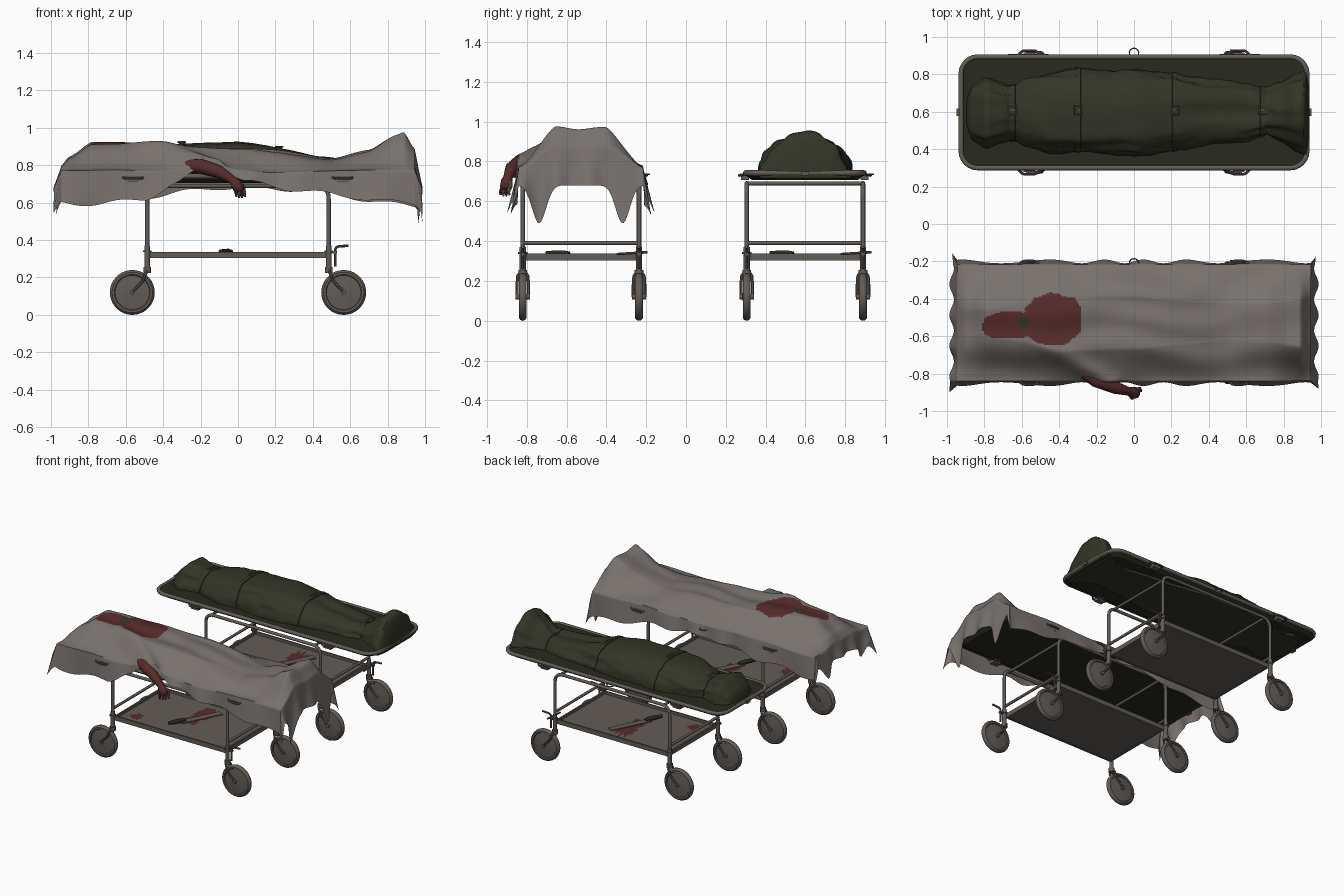
import bpy, bmesh, math
from mathutils import Vector, noise

if "Cube" in bpy.data.objects:
    bpy.data.objects.remove(bpy.data.objects["Cube"])

def mat(name, r, g, b):
    m = bpy.data.materials.new(name)
    m.diffuse_color = (r, g, b, 1)
    m.use_nodes = True
    m.node_tree.nodes["Principled BSDF"].inputs["Base Color"].default_value = m.diffuse_color
    return m
METAL = mat("worn_metal", .125, .108, .095)
SHEET = mat("grey_linen", .19, .168, .157)
BAG = mat("olive_canvas", .034, .035, .020)
TRAY = mat("dark_tray", .022, .024, .014)
BLOOD = mat("dried_blood", .095, .024, .024)
SKIN = mat("pale_skin", .17, .125, .11)

def make(name, verts, faces, *mats, angle=40):
    me = bpy.data.meshes.new(name)
    me.from_pydata([tuple(v) for v in verts], [], faces)
    bm = bmesh.new(); bm.from_mesh(me)
    bmesh.ops.recalc_face_normals(bm, faces=bm.faces)
    bm.to_mesh(me); bm.free()
    for m in mats:
        me.materials.append(m)
    ob = bpy.data.objects.new(name, me)
    bpy.context.collection.objects.link(ob)
    bpy.ops.object.select_all(action='DESELECT')
    ob.select_set(True); bpy.context.view_layer.objects.active = ob
    bpy.ops.object.shade_smooth_by_angle(angle=math.radians(angle))
    return ob

def loft(name, rings, m, caps=True, loop=False, **kw):
    n, R = len(rings[0]), len(rings)
    f = [(i*n+j, i*n+(j+1) % n, (i+1) % R*n+(j+1) % n, (i+1) % R*n+j)
         for i in range(R if loop else R-1) for j in range(n)]
    if caps and not loop:
        f += [tuple(range(n)), tuple(range((R-1)*n, R*n))]
    return make(name, [v for r in rings for v in r], f, m, **kw)

def sweep(name, pts, r, m=METAL, n=10, loop=False):
    pts = [Vector(p) for p in pts]
    rad = r if isinstance(r, (list, tuple)) else [r]*len(pts)
    rings, nrm, k = [], None, len(pts)
    for i, p in enumerate(pts):
        a = pts[i-1] if i or loop else p
        b = pts[(i+1) % k] if i < k-1 or loop else p
        t = (b-a).normalized()
        nrm = nrm or (Vector((0, 0, 1)) if abs(t.z) < .9 else Vector((0, 1, 0)))
        nrm = (nrm - t*nrm.dot(t)).normalized()
        bi = t.cross(nrm)
        rings.append([p + rad[i]*(nrm*math.cos(j*math.tau/n) + bi*math.sin(j*math.tau/n)) for j in range(n)])
    return loft(name, rings, m, loop=loop)

def fillet(pts, r, seg=6):
    pts = [Vector(p) for p in pts]
    out = [pts[0]]
    for a, b, c in zip(pts, pts[1:], pts[2:]):
        p, q = b+(a-b).normalized()*r, b+(c-b).normalized()*r
        out += [p.lerp(b, s/seg).lerp(b.lerp(q, s/seg), s/seg) for s in range(seg+1)]
    return out + [pts[-1]]

def box(name, c, d, m, rot=0):
    v = [(x*d[0]/2, y*d[1]/2, z*d[2]/2) for x in (-1, 1) for y in (-1, 1) for z in (-1, 1)]
    v = [(c[0]+x*math.cos(rot)-y*math.sin(rot), c[1]+x*math.sin(rot)+y*math.cos(rot), c[2]+z) for x, y, z in v]
    return make(name, v, [(0, 1, 3, 2), (4, 6, 7, 5), (0, 4, 5, 1), (2, 3, 7, 6), (0, 2, 6, 4), (1, 5, 7, 3)], m)

def rrect(hx, hy, r, z, yc):
    return [(sx*(hx-r) + r*math.cos(a), yc + sy*(hy-r) + r*math.sin(a), z)
            for q, (sx, sy) in enumerate([(1, 1), (-1, 1), (-1, -1), (1, -1)])
            for a in [math.pi/2*(q+s/6) for s in range(7)]]

def splat(name, x, y, z, rx, ry):
    v = []
    for i in range(28):
        a = i*math.tau/28
        k = .75 + .5*noise.noise((3*math.cos(a)+x*9, 3*math.sin(a)+y*9, 1))
        v.append((x+rx*k*math.cos(a), y+ry*k*math.sin(a), z))
    make(name, v, [tuple(range(28))], BLOOD)

def table(x, rows):
    if x <= rows[0][0]: return rows[0][1:]
    for a, b in zip(rows, rows[1:]):
        if x <= b[0]:
            k = (x-a[0])/(b[0]-a[0]); k = .5*k + .5*k*k*(3-2*k)
            return [p+(q-p)*k for p, q in zip(a[1:], b[1:])]
    return rows[-1][1:]

# ---- one wheeled stretcher: tray, frame, casters, shelf and tool
def stretcher(tag, yc):
    N = lambda s: f"{tag}_{s}"
    # tray pan and rim
    loft(N("tray_pan"), [rrect(.925, .297, .09, .748, yc), rrect(.905, .275, .08, .722, yc), rrect(.895, .265, .07, .716, yc),
         rrect(.895, .265, .07, .706, yc), rrect(.93, .302, .09, .735, yc)], TRAY)
    sweep(N("tray_rim"), rrect(.925, .297, .09, .742, yc), .014, loop=True)
    # leg frames: bent tube on each side
    for s in (-1, 1):
        y = yc+s*.292
        sweep(N("leg_frame"), fillet([(-.485, y, .25), (-.485, y, .69), (.485, y, .69), (.485, y, .25)], .07), .0115)
        for x in (-.485, .485):
            sx = math.copysign(1, x)
            sweep(N("leg_sleeve"), [(x, y, .25), (x, y, .37)], .0155)
            sweep(N("leg_collar"), [(x, y, .335), (x, y, .345)], .023)
            # caster fork and wheel
            cx = x+sx*.08
            for t in (-1, 1):
                sweep(N("caster_fork"), [(x, y+t*.008, .25), (x+sx*.006, y+t*.026, .225), (x+sx*.025, y+t*.029, .18), (cx, y+t*.029, .122)], .008, n=8)
            sweep(N("fork_crown"), [(x, y, .225), (x, y, .255)], .022)
            sweep(N("axle"), [(cx, y-.036, .12), (cx, y+.036, .12)], .013)
            prof = [(.02, -.02), (.07, -.014), (.092, -.012), (.096, -.019), (.108, -.019), (.117, -.011), (.12, 0)]
            prof += [(a, -b) for a, b in prof[-2::-1]]
            sweep_r = [[(cx+a*math.cos(j*math.tau/36), y+b, .12+a*math.sin(j*math.tau/36)) for j in range(36)] for a, b in prof]
            loft(N("wheel"), sweep_r, METAL)
        # rim handles
        for x in (-.56, .56):
            sweep(N("rim_handle"), fillet([(x-.06, yc+s*.305, .735), (x-.035, yc+s*.33, .73), (x+.035, yc+s*.33, .73), (x+.06, yc+s*.305, .735)], .01, 3), .007, n=8)
            box(N("tray_clamp"), (x, yc+s*.3, .722), (.06, .04, .03), METAL)
        # cross bars at the ends
        x = s*.485
        sweep(N("upper_cross_bar"), [(x*.9, yc-.29, .69), (x*.9, yc+.29, .69)], .010)
        sweep(N("lower_cross_bar"), [(x, yc-.29, .39), (x, yc+.29, .39)], .010)
        box(N("end_latch"), (s*.938, yc, .74), (.02, .04, .02), METAL)
        # shelf edges
        box(N("shelf_end_rail"), (s*.468, yc, .32), (.012, .58, .034), METAL)
        box(N("shelf_side_rail"), (0, yc+s*.284, .32), (.94, .012, .034), METAL)
        # brake lever
        sweep(N("brake_lever"), fillet([(.52, yc+s*.292, .26), (.52, yc+s*.292, .365), (.59, yc+s*.292, .37)], .02, 4), .007, n=8)
        box(N("brake_bracket"), (.503, yc+s*.292, .335), (.05, .02, .012), METAL)
    sweep(N("brake_rod"), [(.52, yc+.18, .335), (.52, yc+.335, .345)], .006, n=8)
    box(N("shelf"), (0, yc, .312), (.94, .57, .01), METAL)
    sweep(N("rim_ring"), [(.025*math.cos(a*math.tau/16), yc+.318+.025*math.sin(a*math.tau/16), .735) for a in range(16)], .004, n=6, loop=True)
    # shelf blood stains and saw
    splat(N("shelf_stain"), .0, yc+.08, .3185, .09, .2)
    splat(N("shelf_stain_small"), -.36, yc-.18, .3185, .06, .06)
    box(N("saw_blade"), (.02, yc+.05, .325), (.32, .05, .006), METAL, 1.1)
    d = Vector((math.cos(1.1), math.sin(1.1), 0))
    sweep(N("saw_handle"), [Vector((.02, yc+.05, .338))-d*k for k in (.12, .16, .2, .25)], [.01, .016, .015, .012], TRAY)

YF, YB = -.528, .597
stretcher("front", YF)
stretcher("back", YB)

# ---- body bag on the back stretcher
rows = [(-.895, .07, .05), (-.87, .15, .12), (-.79, .185, .19), (-.71, .155, .17), (-.65, .14, .145), (-.58, .185, .17),
        (-.45, .215, .2), (-.2, .225, .21), (0, .228, .215), (.2, .20, .19), (.45, .17, .14), (.6, .155, .125),
        (.69, .13, .125), (.78, .165, .175), (.87, .215, .25), (.915, .23, .24), (.935, .21, .12), (.938, .15, .03)]
straps = (-.65, -.3, .22, .69)
def bag_point(x, a, grow=0.0):
    w, h = table(x, rows)
    c, s = math.cos(a), math.sin(a)
    pinch = math.exp(-((x+.68)/.14)**2) + math.exp(-((x-.72)/.15)**2)
    k = 1 + pinch*.07*math.sin(a*11+x*6)*s + .1*noise.noise((x*5, c*3, s*3)) + .03*noise.noise((x*16, c*7, s*7))
    legs = .018*math.exp(-(c/.2)**2)*max(0, min(1, (x-.15)/.2))*(x < .75)
    p = .7 if x < .7 else 1.15
    side = math.copysign(abs(c)**(.85 if x < .7 else 1.1), c)
    return (x, YB + (w*k+grow)*side, .716 + (h*(.97+.3*(k-1))+grow)*max(s, 0)**p - legs)
xs = [-.895+1.833*i/120 for i in range(121)]
loft("body_bag", [[bag_point(x, math.pi*j/40) for j in range(41)] for x in xs], BAG, angle=60)
for sx in straps:
    loft("bag_strap", [[bag_point(sx+o, math.pi*j/40, g) for j in range(41)]
                       for o, g in ((-.016, -.002), (-.015, .005), (.015, .005), (.016, -.002))], BAG)
    z = bag_point(sx, math.pi/2)[2]
    sweep("strap_buckle", [(sx+a, YB+.012+b, z+.008) for a, b in ((-.02, -.022), (.02, -.022), (.02, .022), (-.02, .022))], .005, n=6, loop=True)
    box("buckle_pin", (sx, YB+.012, z+.009), (.04, .006, .006), METAL)
splat("tray_stain_foot", .64, YB+.225, .7185, .05, .035)
splat("tray_stain_head", -.69, YB+.17, .7185, .05, .04)

# ---- draped sheet over the front stretcher
ridge = [(-.96, .78, .06), (-.9, .845, .07), (-.78, .92, .07), (-.6, .915, .1), (-.4, .9, .15), (0, .885, .14), (.2, .872, .12),
         (.5, .84, .10), (.7, .875, .10), (.84, .95, .12), (.885, .968, .13), (.945, .88, .15)]
front_hem = [(-.95, .6), (-.75, .59), (-.5, .62), (-.33, .70), (-.2, .78), (-.08, .775), (.04, .71), (.3, .67), (.6, .63), (.95, .59)]
back_hem = [(-.95, .6), (-.5, .63), (-.1, .68), (.3, .67), (.95, .58)]
def top(x, y):
    h, w = table(x, ridge)
    f = max(0, min(1, (abs(y)-w)/(.312-w)))
    z = h + (.77-h)*(.6*f + .4*f*f*(3-2*f))
    # arm ridge reaching over the side
    a, b, p = Vector((-.55, -.08)), Vector((-.12, -.33)), Vector((x, y))
    u = max(0, min(1, (p-a).dot(b-a)/(b-a).length_squared))
    z += (.01+.05*u)*math.exp(-((p-a.lerp(b, u)).length/.055)**2)
    crease = math.sin(y*30 + 5*noise.noise((x*1.5, y*2, 3)))
    return z + .004*crease + .014*noise.noise((x*3, y*7, 0))
def drape(x, y, kx, ky):
    sx, sy = math.copysign(1, x), math.copysign(1, y)
    z = top(x, y)
    hs = table(x, front_hem if y < 0 else back_hem)[0] + .012*math.sin(x*17)
    he = .68 - (.19 if x > 0 else .1)*math.exp(-((abs(y)-.21)/.05)**2)
    hem = (he*kx + hs*ky)/(kx+ky) if kx+ky else z
    lo, hi = min(kx, ky), max(kx, ky)
    z += (hem-z)*hi - .10*lo
    ox = kx*(.03 + .012*math.sin(y*38)) + lo*.005
    oy = ky*(.016 + .010*math.sin(x*21 + 2*math.sin(x*5))) + lo*.035
    return (x+sx*ox, YF+y+sy*oy, z)
def axis(L, n, e):
    return [(-L, 1-i/e) for i in range(e)] + [(-L+2*L*i/n, 0) for i in range(n+1)] + [(L, (i+1)/e) for i in range(e)]
U, V = axis(.945, 200, 12), axis(.312, 84, 12)
n = len(V)
sheet = make("draped_sheet", [drape(x, y, kx, ky) for x, kx in U for y, ky in V],
             [(i*n+j, (i+1)*n+j, (i+1)*n+j+1, i*n+j+1) for i in range(len(U)-1) for j in range(n-1)], SHEET, BLOOD, BAG, angle=70)
up = sum(p.normal.z for p in sheet.data.polygons)
if up < 0:
    sheet.data.flip_normals()
# blood stain on the chest, with a torn spot in its middle
for p in sheet.data.polygons:
    x, y, z = p.center
    wob = .3*noise.noise((x*11, y*11, 5)) + .15*noise.noise((x*30, y*30, 2))
    big = ((x+.43)/.17)**2 + ((y+.51)/.14)**2 + wob
    small = ((x+.66)/.16)**2 + ((y+.54)/.075)**2 + wob
    if math.hypot(x+.59, y+.53) + .03*wob < .035:
        p.material_index = 2
    elif min(big, small) < 1 and x < -.285:
        p.material_index = 1

# ---- arm hanging out from under the sheet
sweep("forearm", [(-.34, -.74, .795), (-.2, -.835, .795), (-.1, -.875, .765), (-.035, -.893, .725), (-.015, -.897, .705)],
      [.034, .04, .034, .024, .024], BLOOD, n=14)
sweep("hand", [(-.03, -.894, .722), (-.01, -.9, .70), (.005, -.903, .675), (.01, -.904, .66)], [.022, .03, .032, .022], BLOOD, n=12)
for i in range(4):
    o = (i-1.5)*.015
    sweep("finger", [(.006+o, -.905+o*.8, .672), (.014+o, -.912+o*.9, .645), (.014+o, -.908+o, .622+abs(o)*.4)],
          [.009, .008, .005], SKIN if i % 2 else BLOOD, n=8)
sweep("thumb", [(.01, -.885, .70), (.032, -.88, .68), (.036, -.885, .655)], [.011, .009, .006], SKIN, n=8)
